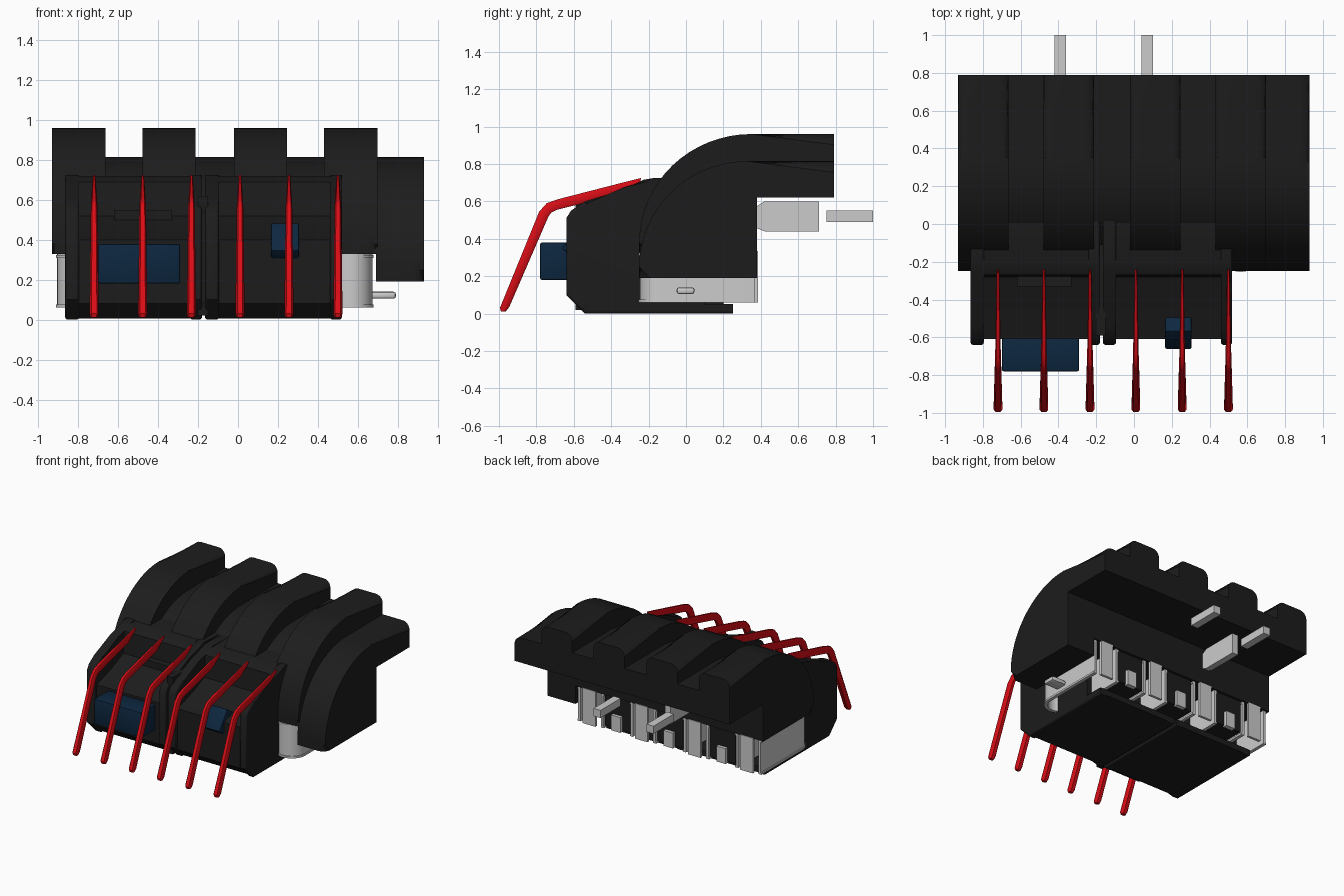
import bpy, bmesh, math
from mathutils import Matrix

if "Cube" in bpy.data.objects:
    bpy.data.objects.remove(bpy.data.objects["Cube"])


def mat(name, col):
    m = bpy.data.materials.new(name)
    m.diffuse_color = (*col, 1)
    m.use_nodes = True
    m.node_tree.nodes["Principled BSDF"].inputs["Base Color"].default_value = m.diffuse_color
    return m


BLACK = mat("black_plastic", (0.012, 0.012, 0.012))
RED = mat("red_plastic", (0.7, 0.004, 0.008))
BLUE = mat("blue_plastic", (0.004, 0.02, 0.05))


def finish(bm, name, material=None, angle=35):
    bmesh.ops.recalc_face_normals(bm, faces=bm.faces)
    me = bpy.data.meshes.new(name)
    bm.to_mesh(me)
    bm.free()
    me.polygons.foreach_set("use_smooth", [True] * len(me.polygons))
    me.set_sharp_from_angle(angle=math.radians(angle))
    if material:
        me.materials.append(material)
    ob = bpy.data.objects.new(name, me)
    bpy.context.collection.objects.link(ob)
    return ob


def prism(name, pts, x0, x1, material=None, rounded=(0, 0), radius=0.0, sides=(0, 1)):
    """Extrude a (y, z) outline along x; round the side edges between two outline indices."""
    bm = bmesh.new()
    rings = [[bm.verts.new((x, y, z)) for y, z in pts] for x in (x0, x1)]
    n = len(pts)
    for r in rings:
        bm.faces.new(r)
    for i in range(n):
        j = (i + 1) % n
        bm.faces.new((rings[0][i], rings[0][j], rings[1][j], rings[1][i]))
    if radius:
        edges = [bm.edges.get((rings[s][i], rings[s][i + 1]))
                 for s in sides for i in range(*rounded)]
        bmesh.ops.bevel(bm, geom=edges, offset=radius, segments=5, profile=0.5,
                        affect='EDGES', clamp_overlap=True)
    return finish(bm, name, material)


def box(name, x, y, z, material=None, tilt=0, bevel=0.0):
    bm = bmesh.new()
    size = [b - a for a, b in (x, y, z)]
    mid = [(a + b) / 2 for a, b in (x, y, z)]
    bmesh.ops.create_cube(bm, size=1, matrix=Matrix.Translation(mid)
                          @ Matrix.Rotation(math.radians(tilt), 4, 'X')
                          @ Matrix.Diagonal((*size, 1)))
    if bevel:
        bmesh.ops.bevel(bm, geom=bm.edges[:], offset=bevel, segments=2, profile=0.5,
                        affect='EDGES')
    return finish(bm, name, material)


def arc(cy, cz, ry, rz, start, n=16):
    angs = [math.radians(start + (90 - start) * i / n) for i in range(n + 1)]
    return [(cy - ry * math.cos(a), cz + rz * math.sin(a)) for a in angs]


def hood(curve, top, bottom):
    return [(curve[0][0], bottom)] + curve + [(0.79, top), (0.79, 0.62), (0.38, 0.62), (0.38, bottom)]


# Curved hood: low shell, lower right end and four raised ribs
prism("hood_shell", hood(arc(0.33, 0.25, 0.58, 0.565, 9), 0.815, 0.33), -0.92, 0.70, BLACK)
prism("hood_right_end", hood(arc(0.33, 0.25, 0.58, 0.565, 0), 0.815, 0.19), 0.69, 0.93, BLACK,
      (0, 18), 0.06, (1,))
RIBS = [-0.7975, -0.345, 0.1125, 0.565]
for c in RIBS:
    prism("hood_rib", hood(arc(0.35, 0.38, 0.60, 0.58, 0), 0.96, 0.33), c - 0.1335, c + 0.1335,
          BLACK, (0, 18), 0.06)


# U-shaped metal cages under each rib
def u_strip(name, c, r, t, z0, z1):
    bm = bmesh.new()

    def path(rad):
        p = [(c - rad, 0.37)]
        p += [(c - rad * math.cos(math.pi * i / 16), -0.14 - rad * math.sin(math.pi * i / 16))
              for i in range(17)]
        return p + [(c + rad, 0.37)]
    loops = [[bm.verts.new((x, y, z)) for x, y in path(rad)]
             for rad, z in ((r, z0), (r, z1), (r - t, z1), (r - t, z0))]
    for k in range(4):
        a, b = loops[k], loops[(k + 1) % 4]
        for i in range(len(a) - 1):
            bm.faces.new((a[i], a[i + 1], b[i + 1], b[i]))
    for e in (0, -1):
        bm.faces.new([l[e] for l in loops])
    return finish(bm, name)


for c in RIBS:
    u_strip("terminal_cage", c, 0.108, 0.02, 0.065, 0.335)
    u_strip("cage_lower_rim", c, 0.114, 0.026, 0.06, 0.075)
    u_strip("cage_upper_rim", c, 0.114, 0.026, 0.31, 0.325)
    box("cage_rear_plate", (c - 0.05, c + 0.06), (0.365, 0.385), (0.06, 0.335))
box("cage_side_tab", (0.66, 0.79), (-0.05, 0.045), (0.105, 0.14), bevel=0.012)

# Black dividers between the cages, with small metal clips behind
for a, b in zip(RIBS, RIBS[1:]):
    m = (a + b) / 2
    box("cage_divider", (m - 0.11, m + 0.11), (-0.2, 0.36), (0.08, 0.36), BLACK)
    box("rear_clip", (m - 0.04, m + 0.04), (0.35, 0.385), (0.07, 0.19))

# Rear contact bars and blade
for x in (-0.39, 0.07):
    box("contact_bar", (x - 0.03, x + 0.03), (0.75, 1.0), (0.49, 0.55))
prism("contact_blade", [(0.37, 0.46), (0.42, 0.44), (0.71, 0.44), (0.71, 0.60), (0.42, 0.60),
                        (0.37, 0.57)], -0.365, -0.315)

# Two front modules: side cheeks and a recessed core
CHEEK = [(0.25, 0), (-0.54, 0), (-0.64, 0.10), (-0.64, 0.51), (-0.615, 0.55), (-0.54, 0.60),
         (-0.33, 0.66), (-0.23, 0.715), (-0.17, 0.725), (0.1, 0.725), (0.1, 0.05), (0.25, 0.05)]
CORE = [(0.25, 0.005), (-0.53, 0.005), (-0.61, 0.08), (-0.61, 0.40), (-0.42, 0.46), (-0.28, 0.52),
        (-0.27, 0.69), (-0.22, 0.718), (0.1, 0.718), (0.1, 0.05), (0.25, 0.05)]
for x0, x1 in ((-0.865, -0.18), (-0.165, 0.52)):
    for a, b in ((x0, x0 + 0.07), (x1 - 0.06, x1)):
        prism("module_cheek", CHEEK, a, b, BLACK, (0, 9), 0.015)
    prism("module_core", CORE, x0 + 0.06, x1 - 0.05, BLACK)
box("module_joint", (-0.2, -0.15), (-0.59, 0.2), (0.02, 0.62), BLACK)
box("left_recess_block", (-0.62, -0.33), (-0.33, -0.25), (0.46, 0.55), BLACK)

# Blue switch buttons
box("wide_button", (-0.70, -0.29), (-0.78, -0.60), (0.18, 0.38), BLUE, bevel=0.01)
box("small_button", (0.165, 0.305), (-0.63, -0.47), (0.285, 0.455), BLUE, tilt=-35, bevel=0.008)

# Red bent prongs: (y, z upper), (y, z lower), half width
PRONG = [((-0.24, 0.725), (-0.245, 0.705), 0.006), ((-0.34, 0.70), (-0.33, 0.645), 0.009),
         ((-0.69, 0.61), (-0.69, 0.555), 0.015), ((-0.745, 0.59), (-0.72, 0.54), 0.016),
         ((-0.785, 0.545), (-0.735, 0.52), 0.017), ((-0.995, 0.03), (-0.945, 0.035), 0.023),
         ((-0.99, 0.012), (-0.965, 0.01), 0.017)]
for x in (-0.72, -0.477, -0.233, 0.01, 0.255, 0.5):
    bm = bmesh.new()
    rings = []
    for (y0, z0), (y1, z1), w in PRONG:
        at = lambda t: (y0 + (y1 - y0) * t, z0 + (z1 - z0) * t)
        sec = ((-0.6, 0), (0.6, 0), (1, 0.25), (1, 0.75), (0.6, 1), (-0.6, 1), (-1, 0.75), (-1, 0.25))
        rings.append([bm.verts.new((x + s * w, *at(t))) for s, t in sec])
    for a, b in zip(rings, rings[1:]):
        for i in range(8):
            j = (i + 1) % 8
            bm.faces.new((a[i], a[j], b[j], b[i]))
    bm.faces.new(rings[0])
    bm.faces.new(rings[-1])
    finish(bm, "red_prong", RED)
